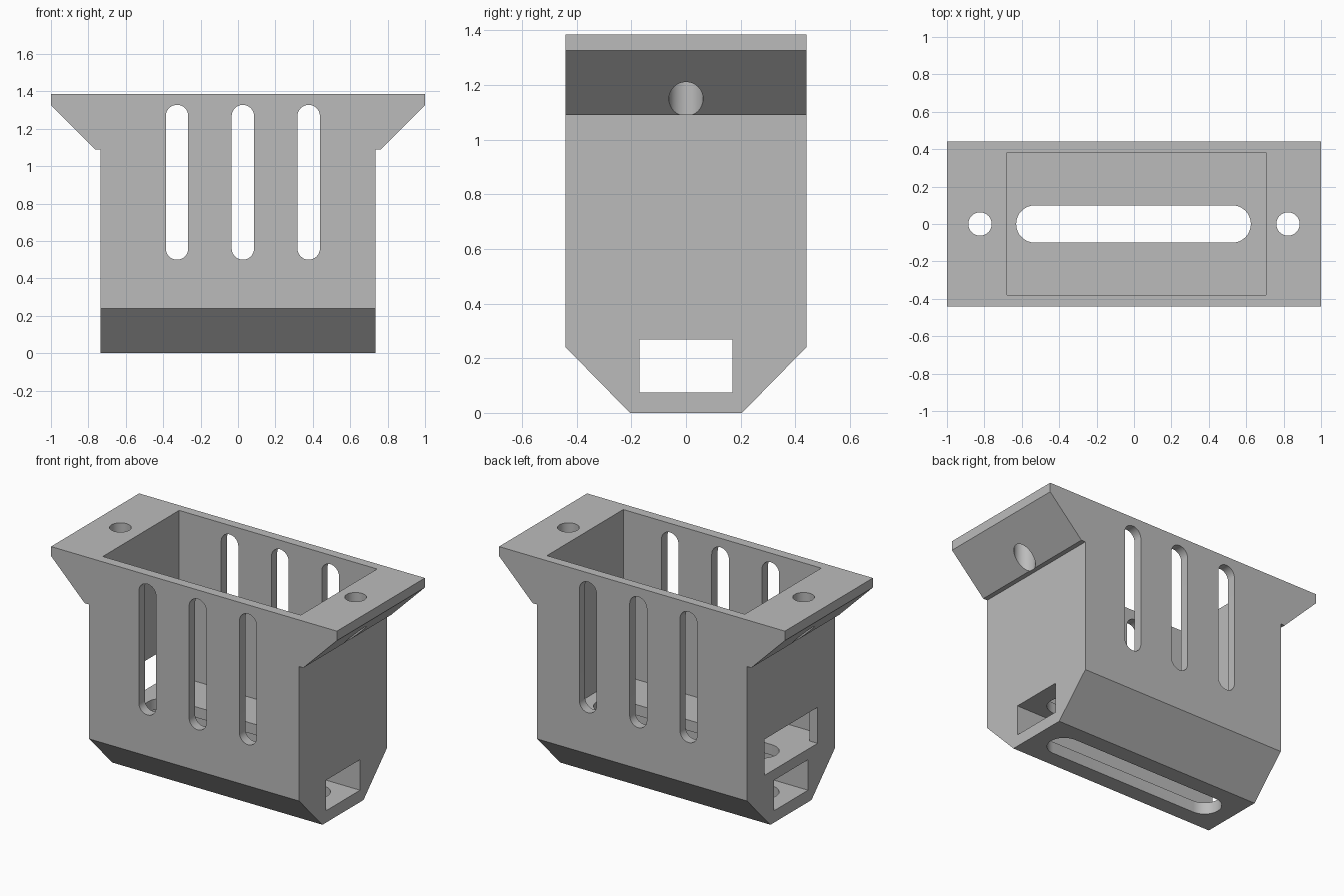
import bpy
import math
from mathutils import Vector

cube = bpy.data.objects.get("Cube")
if cube:
    bpy.data.objects.remove(cube, do_unlink=True)

grey = bpy.data.materials.new("plain_grey")
grey.use_nodes = True
colour = (0.5, 0.5, 0.5, 1)
grey.diffuse_color = colour
grey.node_tree.nodes["Principled BSDF"].inputs["Base Color"].default_value = colour


def prism(name, outline, axis, start, end):
    """Extrude a 2D outline along an axis; the outline uses the other two axes in order."""
    def place(point, depth):
        co = list(point)
        co.insert("xyz".index(axis), depth)
        return co
    n = len(outline)
    verts = [place(p, d) for d in (start, end) for p in outline]
    faces = [range(n), range(2 * n - 1, n - 1, -1)]
    faces += [(i, i + n, (i + 1) % n + n, (i + 1) % n) for i in range(n)]
    mesh = bpy.data.meshes.new(name)
    mesh.from_pydata(verts, [], [tuple(f) for f in faces])
    # Turn the shell outwards if the outline ran the other way
    volume = sum(Vector(verts[f[0]]).dot(Vector(verts[f[i]]).cross(Vector(verts[f[i + 1]])))
                 for f in map(tuple, faces) for i in range(1, len(f) - 1))
    if volume < 0:
        mesh.flip_normals()
    mesh.materials.append(grey)
    obj = bpy.data.objects.new(name, mesh)
    bpy.context.collection.objects.link(obj)
    return obj


def rect(a0, a1, b0, b1):
    return [(a0, b0), (a1, b0), (a1, b1), (a0, b1)]


def rounded_slot(a0, a1, b0, b1, steps=16):
    """Slot outline with round ends along its longer side; a square gives a circle."""
    r = min(a1 - a0, b1 - b0) / 2
    tall = b1 - b0 > a1 - a0
    turn = 0 if tall else -math.pi / 2
    points = []
    for half, centre in enumerate(((a1 - r, b1 - r), (a0 + r, b0 + r))):
        for i in range(steps + 1):
            if i == steps and abs((a1 - a0) - (b1 - b0)) < 1e-6:
                continue
            t = turn + math.pi * (half + i / steps)
            points.append((centre[0] + r * math.cos(t), centre[1] + r * math.sin(t)))
    return points


def combine(target, tool, operation="DIFFERENCE"):
    mod = target.modifiers.new(tool.name, "BOOLEAN")
    mod.operation = operation
    mod.solver = "EXACT"
    mod.object = tool
    bpy.context.view_layer.objects.active = target
    bpy.ops.object.modifier_apply(modifier=mod.name)
    bpy.data.objects.remove(tool, do_unlink=True)


# Housing with a top flange on sloped brackets
half = [(0.735, 0), (0.735, 1.09), (0.765, 1.09), (1, 1.325), (1, 1.385)]
front = half + [(-x, z) for x, z in reversed(half)]
housing = prism("housing", front, "y", -0.44, 0.44)

# Chamfered underside
side = [(-0.205, 0), (0.205, 0), (0.44, 0.24), (0.44, 1.5), (-0.44, 1.5), (-0.44, 0.24)]
combine(housing, prism("end_profile", side, "x", -1.2, 1.2), "INTERSECT")

# Open cavity, lower tunnel and the window in the right end
combine(housing, prism("cavity", rect(-0.68, 0.705, -0.38, 0.383), "z", 0.335, 1.6))
combine(housing, prism("tunnel", rect(-0.17, 0.17, 0.075, 0.268), "x", -1.2, 1.2))
combine(housing, prism("end_window", rect(-0.265, 0.265, 0.335, 0.563), "x", -1.2, -0.6))

# Long slot through both floors
combine(housing, prism("floor_slot", rounded_slot(-0.63, 0.625, -0.1, 0.1), "z", -0.2, 0.5))

# Vent slots through front and back
for x in (-0.326, 0.026, 0.378):
    combine(housing, prism("vent", rounded_slot(x - 0.06, x + 0.06, 0.5, 1.328), "y", -0.8, 0.8))

# Screw holes in the flange
for x in (-0.823, 0.823):
    combine(housing, prism("screw_hole", rounded_slot(x - 0.0625, x + 0.0625, -0.0625, 0.0625),
                           "z", 0.9, 1.6))

bpy.ops.object.select_all(action="DESELECT")
housing.select_set(True)
bpy.context.view_layer.objects.active = housing
bpy.ops.object.shade_smooth_by_angle(angle=math.radians(30))
